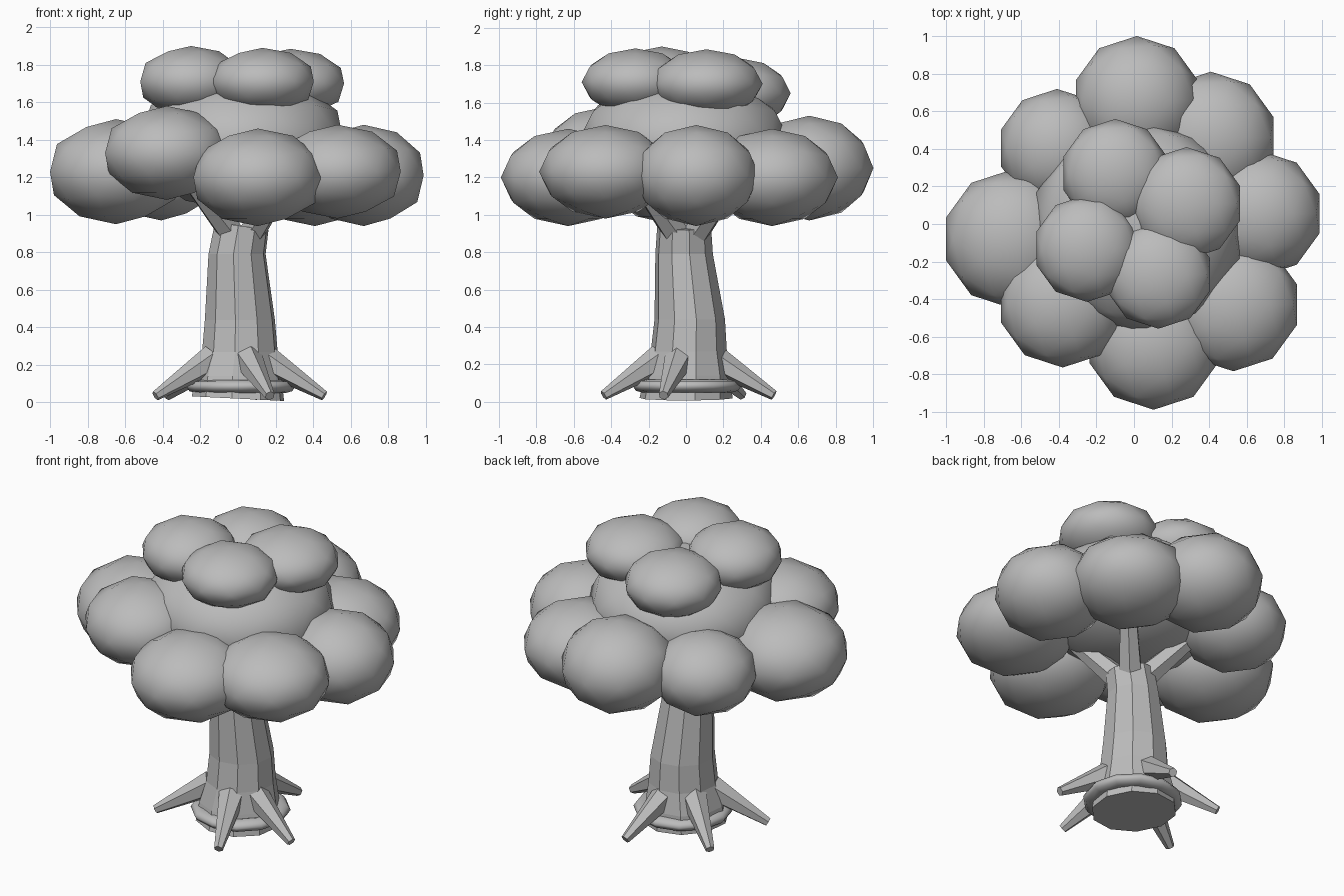
import bpy, bmesh, math
from mathutils import Vector

if "Cube" in bpy.data.objects:
    bpy.data.objects.remove(bpy.data.objects["Cube"])

grey = bpy.data.materials.new("plain grey")
grey.diffuse_color = (0.5, 0.5, 0.5, 1)
grey.use_nodes = True
grey.node_tree.nodes["Principled BSDF"].inputs["Base Color"].default_value = grey.diffuse_color


def finish(obj, name, smooth=False):
    obj.name = name
    obj.data.materials.append(grey)
    for p in obj.data.polygons:
        p.use_smooth = smooth
    return obj


def leaf_clump(name, x, y, z, r, rz):
    bpy.ops.mesh.primitive_ico_sphere_add(subdivisions=2, radius=1, location=(x, y, z))
    obj = bpy.context.object
    obj.scale = (r, r, rz)
    return finish(obj, name, True)


def limb(name, start, end, r1, r2, sides=6):
    a, b = Vector(start), Vector(end)
    bpy.ops.mesh.primitive_cone_add(vertices=sides, radius1=r1, radius2=r2,
                                    depth=(b - a).length, location=(a + b) / 2)
    obj = bpy.context.object
    obj.rotation_euler = (b - a).to_track_quat('Z', 'Y').to_euler()
    return finish(obj, name)


# crown core
leaf_clump("crown_core", 0.02, -0.01, 1.39, 0.57, 0.37)

# lower ring of foliage: x, y, z, radius, half height
ring = [(-0.65, -0.08, 1.23, 0.37, 0.28), (-0.41, 0.405, 1.22, 0.315, 0.25),
        (0.015, 0.66, 1.25, 0.342, 0.28), (0.41, 0.46, 1.20, 0.352, 0.26),
        (0.67, 0.055, 1.21, 0.336, 0.27), (0.53, -0.43, 1.23, 0.355, 0.25),
        (0.105, -0.63, 1.20, 0.36, 0.26), (-0.38, -0.42, 1.33, 0.345, 0.25)]
for i, c in enumerate(ring):
    leaf_clump(f"lower_foliage_{i + 1}", *c)

# upper foliage
top = [(-0.10, 0.27, 1.65, 0.29, 0.19), (0.28, 0.11, 1.70, 0.30, 0.185),
       (-0.25, -0.13, 1.71, 0.285, 0.19), (0.13, -0.27, 1.71, 0.288, 0.18)]
for i, c in enumerate(top):
    leaf_clump(f"upper_foliage_{i + 1}", *c)

# trunk: stacked ten-sided rings (x, y, z, radius, tilt along x)
bm = bmesh.new()
N = 10
rings = []
for cx, cy, z, r, tilt in [(0.0, 0.0, 0.02, 0.25, -0.05), (0.0, 0.01, 0.14, 0.235, 0),
                           (0.01, 0.015, 0.27, 0.205, 0), (0.01, 0.02, 0.44, 0.19, 0),
                           (-0.005, -0.01, 0.79, 0.155, 0), (0.02, -0.01, 0.94, 0.145, -0.15)]:
    rings.append([bm.verts.new((cx + r * math.cos(a), cy + r * math.sin(a),
                                z + tilt * r * math.cos(a)))
                  for a in (math.tau * (k + 0.3) / N for k in range(N))])
for lo, hi in zip(rings, rings[1:]):
    for k in range(N):
        bm.faces.new((lo[k], lo[(k + 1) % N], hi[(k + 1) % N], hi[k]))
bm.faces.new(rings[0][::-1])
bm.faces.new(rings[-1])
mesh = bpy.data.meshes.new("trunk")
bm.to_mesh(mesh)
bm.free()
trunk = bpy.data.objects.new("trunk", mesh)
bpy.context.collection.objects.link(trunk)
finish(trunk, "trunk")

# rounded collar around the trunk foot
bpy.ops.mesh.primitive_torus_add(location=(0.015, 0.005, 0.085), major_segments=12,
                                 minor_segments=8, major_radius=0.235, minor_radius=0.055)
bpy.context.object.scale = (1, 1, 0.65)
finish(bpy.context.object, "foot_collar", True)

# roots spreading to the ground
for i, (x, y) in enumerate([(0.46, -0.12), (0.17, -0.44), (-0.44, -0.2),
                            (-0.38, 0.30), (0.1, 0.47)]):
    d = Vector((x, y, 0)).normalized() * 0.15
    limb(f"root_{i + 1}", (d.x, d.y, 0.23), (x, y, 0.035), 0.08, 0.027)

# branches reaching into the foliage
for i, deg in enumerate((135, 225, 315, 45)):
    a = math.radians(deg)
    c, s = math.cos(a), math.sin(a)
    limb(f"branch_{i + 1}", (0.02 + 0.06 * c, 0.06 * s, 0.89),
         (0.42 * c, 0.42 * s, 1.24), 0.075, 0.045)
